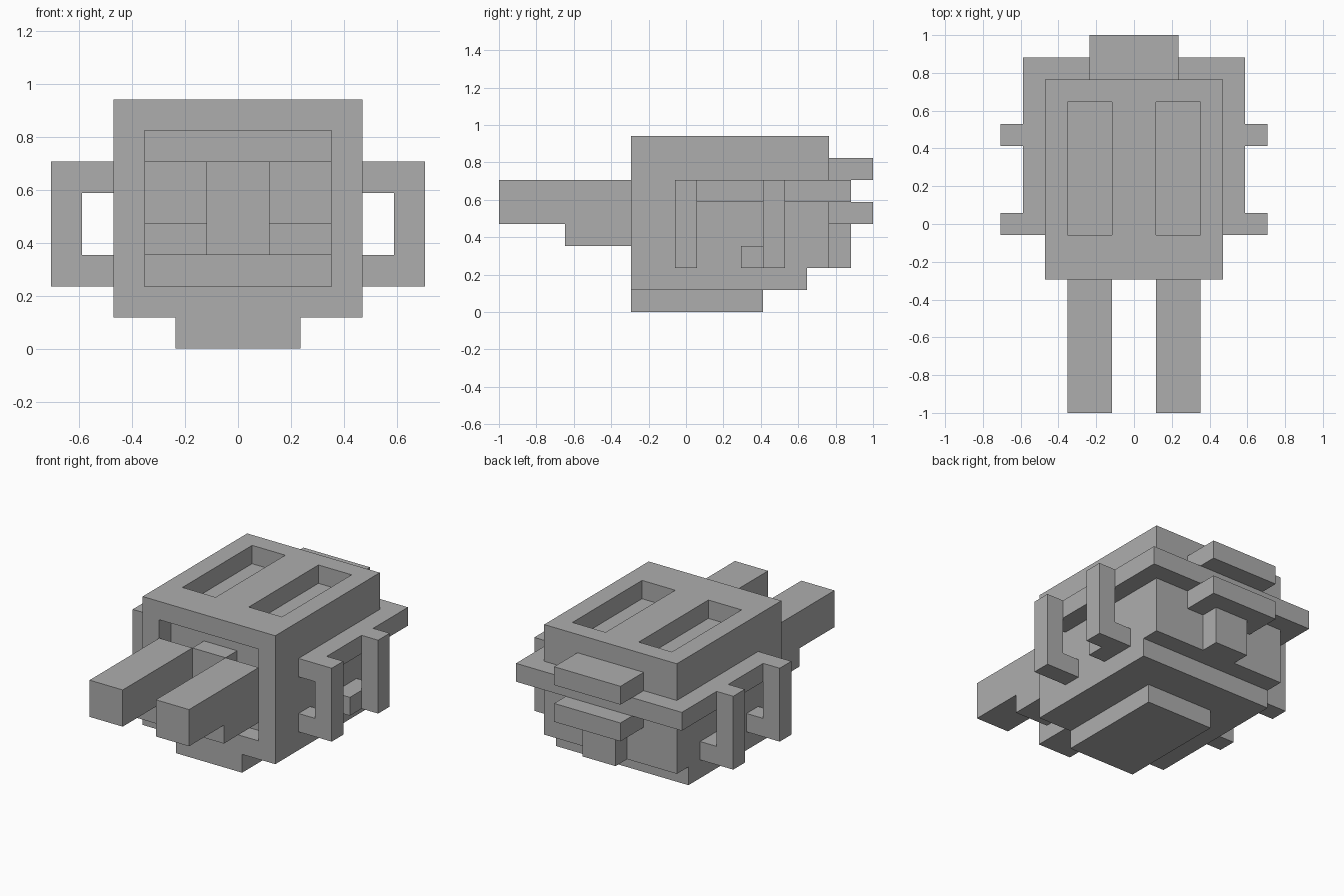
import bpy
import bmesh
from mathutils import Vector

U = 2 / 17       # one block of the design grid
MID = 8.5        # grid row that lies on y = 0

cube = bpy.data.objects.get("Cube")
if cube:
    bpy.data.objects.remove(cube, do_unlink=True)

grey = bpy.data.materials.new("plain grey")
grey.use_nodes = True
grey.diffuse_color = (0.42, 0.42, 0.42, 1)
grey.node_tree.nodes["Principled BSDF"].inputs["Base Color"].default_value = (0.42, 0.42, 0.42, 1)


def extrude(name, profile, axis, start, end):
    """Extrude a grid outline along x (outline in y, z) or y (outline in x, z)."""
    bm = bmesh.new()
    verts = []
    for a, z in profile:
        x, y = (start, a) if axis == "x" else (a, start)
        verts.append(bm.verts.new(Vector((x, y - MID, z)) * U))
    face = bm.faces.new(verts)
    step = Vector((end - start, 0, 0) if axis == "x" else (0, end - start, 0)) * U
    result = bmesh.ops.extrude_face_region(bm, geom=[face])
    moved = [v for v in result["geom"] if isinstance(v, bmesh.types.BMVert)]
    bmesh.ops.translate(bm, verts=moved, vec=step)
    bmesh.ops.recalc_face_normals(bm, faces=bm.faces[:])
    mesh = bpy.data.meshes.new(name)
    bm.to_mesh(mesh)
    bm.free()
    mesh.materials.append(grey)
    obj = bpy.data.objects.new(name, mesh)
    bpy.context.collection.objects.link(obj)
    return obj


def box(name, xs, ys, zs):
    outline = [(ys[0], zs[0]), (ys[1], zs[0]), (ys[1], zs[1]), (ys[0], zs[1])]
    return extrude(name, outline, "x", *xs)


def carve(target, cutter):
    mod = target.modifiers.new("carve", "BOOLEAN")
    mod.operation = "DIFFERENCE"
    mod.solver = "EXACT"
    mod.object = cutter
    bpy.context.view_layer.objects.active = target
    bpy.ops.object.modifier_apply(modifier=mod.name)
    bpy.data.objects.remove(cutter, do_unlink=True)


# Main hull, stepped in at the lower back
hull = extrude("hull", [(6, 1), (14, 1), (14, 2), (15, 2), (15, 8), (6, 8)], "x", -4, 4)

# Front recess and the two slots in the roof
carve(hull, box("recess_cutter", (-3, 3), (5, 7), (2, 7)))
for side in (-1, 1):
    carve(hull, box("slot_cutter", (side * 2 - 1, side * 2 + 1), (8, 14), (7, 9)))

# Base, front centre block and the ledge around the hull
box("base_plate", (-2, 2), (6, 12), (0, 1))
box("front_block", (-1, 1), (6, 7), (3, 6))
for side, name in ((1, "left"), (-1, "right")):
    box(name + "_ledge", sorted((side * 4, side * 5)), (8, 16), (5, 6))
box("rear_ledge", (-4, 4), (15, 16), (5, 6))

# Rear fins and the block under the lower one
box("upper_rear_fin", (-2, 2), (15, 17), (6, 7))
box("lower_rear_fin", (-2, 2), (15, 17), (4, 5))
box("rear_block", (-1, 1), (15, 16), (2, 4))

# Forward arms, side hooks and small side lugs
arm = [(0, 4), (3, 4), (3, 3), (6, 3), (6, 6), (0, 6)]
hook = [(4, 2), (6, 2), (6, 6), (5, 6), (5, 3), (4, 3)]
for side, name in ((1, "left"), (-1, "right")):
    extrude(name + "_arm", arm, "x", side * 1, side * 3)
    outline = [(side * x, z) for x, z in hook]
    extrude(name + "_front_hook", outline, "y", 8, 9)
    extrude(name + "_rear_hook", outline, "y", 12, 13)
    box(name + "_lug", sorted((side * 4, side * 5)), (11, 12), (2, 3))
